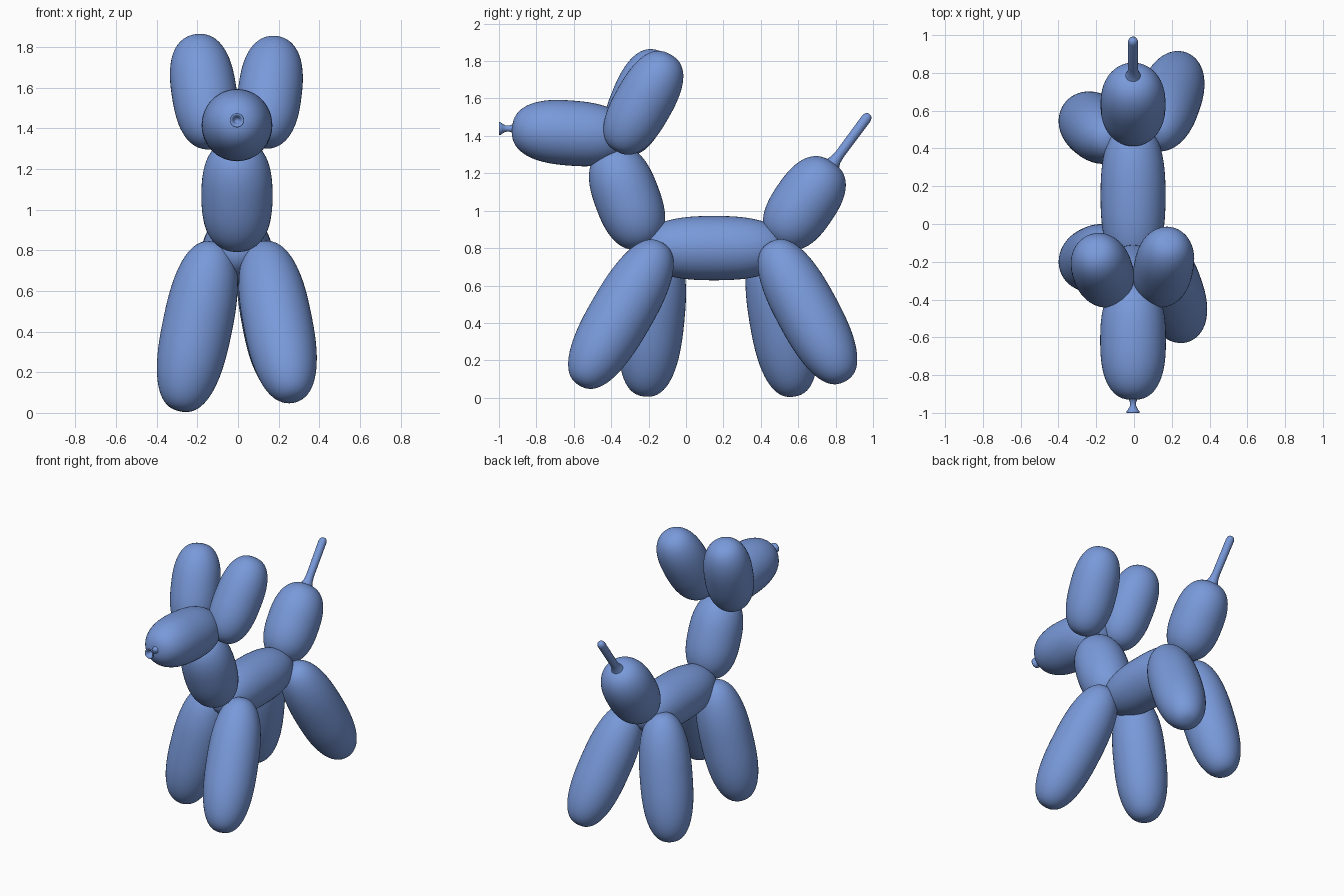
import bpy, bmesh, math
from mathutils import Vector

if "Cube" in bpy.data.objects:
    bpy.data.objects.remove(bpy.data.objects["Cube"])

blue = bpy.data.materials.new("blue_balloon")
blue.diffuse_color = (0.19, 0.32, 0.70, 1)
blue.use_nodes = True
blue.node_tree.nodes["Principled BSDF"].inputs["Base Color"].default_value = blue.diffuse_color


def lathe(name, origin, axis, profile, sides=48):
    """Revolve (distance, radius) points around an axis; zero radius makes a pole."""
    origin = Vector(origin)
    rot = Vector((0, 0, 1)).rotation_difference(Vector(axis).normalized())
    bm = bmesh.new()
    rings = []
    for d, r in profile:
        if r < 1e-5:
            rings.append([bm.verts.new(origin + rot @ Vector((0, 0, d)))])
        else:
            rings.append([bm.verts.new(origin + rot @ Vector((
                r * math.cos(math.tau * i / sides), r * math.sin(math.tau * i / sides), d)))
                for i in range(sides)])
    for a, b in zip(rings, rings[1:]):
        for i in range(sides):
            j = (i + 1) % sides
            quad = [a[i % len(a)], a[j % len(a)], b[j % len(b)], b[i % len(b)]]
            bm.faces.new(list(dict.fromkeys(quad)))
    bmesh.ops.recalc_face_normals(bm, faces=bm.faces)
    for f in bm.faces:
        f.smooth = True
    mesh = bpy.data.meshes.new(name)
    bm.to_mesh(mesh)
    bm.free()
    mesh.materials.append(blue)
    obj = bpy.data.objects.new(name, mesh)
    bpy.context.collection.objects.link(obj)
    return obj


def balloon(name, centre, half, radius, power=2.5, steps=36):
    """Plump superellipse bubble; half is the vector from centre to one tip."""
    length = Vector(half).length
    profile = []
    for k in range(steps + 1):
        a = math.pi * k / steps
        c, s = -math.cos(a), max(math.sin(a), 0)
        r = 0 if k in (0, steps) else radius * s ** (2 / power)
        profile.append((length * math.copysign(abs(c) ** (2 / power), c), r))
    return lathe(name, centre, half, profile)


# Body, neck and head
balloon("body", (-0.005, 0.15, 0.80), (0, 0.39, 0), 0.172)
balloon("neck", (-0.005, -0.315, 1.07), (0, -0.10, 0.265), 0.175)
balloon("snout", (-0.005, -0.615, 1.415), (0, -0.315, 0.025), 0.174)

# Ears
balloon("ear_right", (0.157, -0.228, 1.577), (0.03, 0.145, 0.257), 0.157)
balloon("ear_left", (-0.167, -0.245, 1.58), (-0.04, 0.11, 0.27), 0.16)

# Legs, each splayed a little differently
balloon("front_leg_right", (0.195, -0.348, 0.447), (0.075, -0.22, -0.38), 0.17)
balloon("front_leg_left", (-0.20, -0.18, 0.425), (-0.085, -0.04, -0.415), 0.172)
balloon("hind_leg_right", (0.185, 0.65, 0.46), (0.07, 0.20, -0.37), 0.168)
balloon("hind_leg_left", (-0.20, 0.51, 0.425), (-0.085, 0.07, -0.415), 0.172)

# Tail bubble and thin uninflated tail end
balloon("tail_bubble", (-0.005, 0.633, 1.04), (0, 0.15, 0.22), 0.172)
lathe("tail_end", (-0.005, 0.765, 1.225), (0, 0.215, 0.29),
      [(0, 0), (0, 0.06), (0.03, 0.042), (0.06, 0.03), (0.10, 0.026), (0.335, 0.027),
       (0.352, 0.022), (0.361, 0.012), (0.363, 0)], 24)

# Flared nozzle knot on the nose, hollow at the front
lathe("nose_nozzle", (-0.005, -0.915, 1.439), (0, -1, 0),
      [(0, 0), (0, 0.034), (0.015, 0.022), (0.03, 0.016), (0.05, 0.017), (0.068, 0.027),
       (0.078, 0.035), (0.085, 0.034), (0.083, 0.026), (0.065, 0.016), (0.05, 0.010),
       (0.05, 0)], 24)
